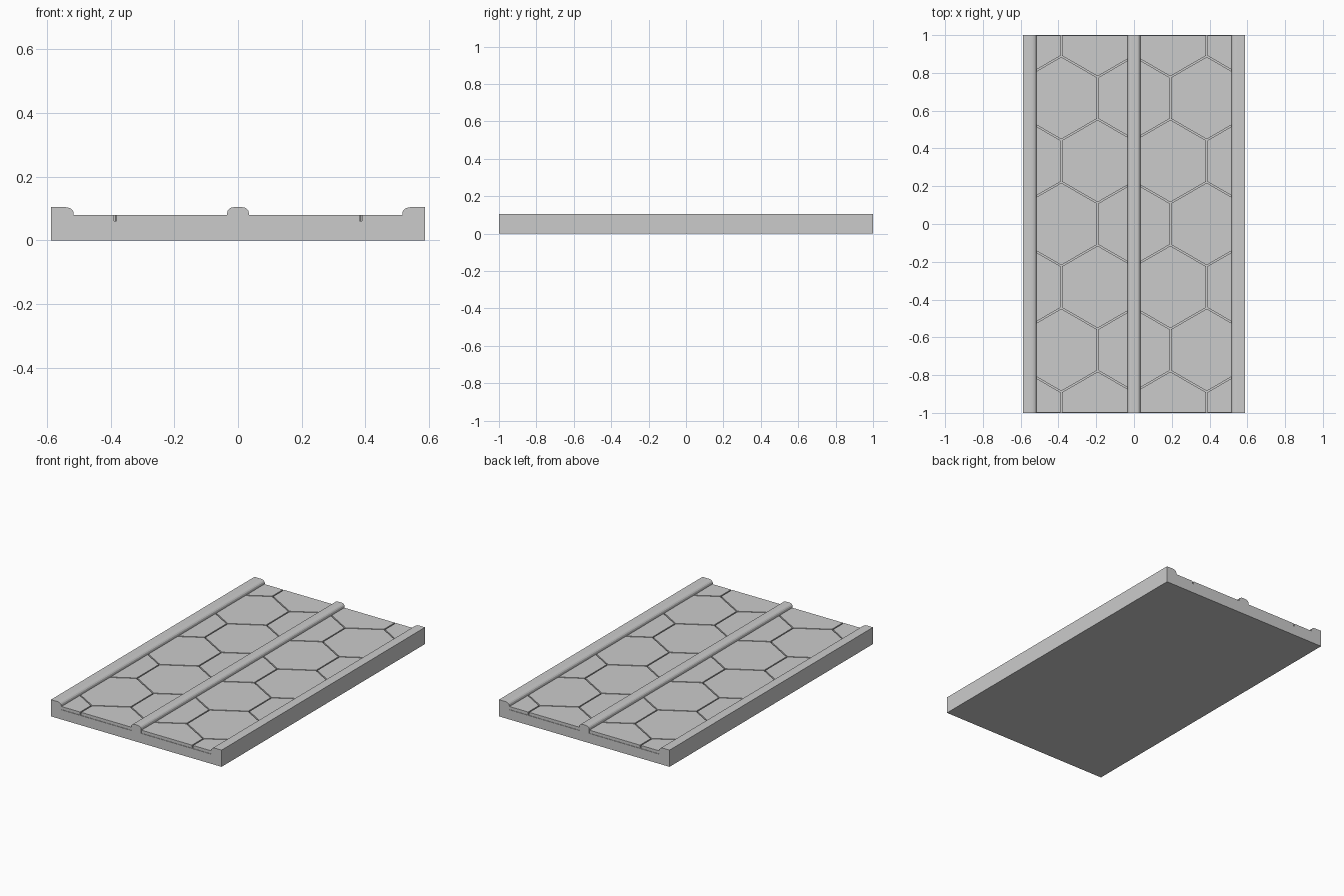
import bpy, bmesh, math
from mathutils import Vector

if "Cube" in bpy.data.objects:
    bpy.data.objects.remove(bpy.data.objects["Cube"])

HALF_X, HALF_Y = 0.587, 1.0
FLOOR, TILE_TOP, RAIL_TOP = 0.06, 0.079, 0.104
HEX_SIDE = 2 / 9
HEX_WIDTH = HEX_SIDE * math.sqrt(3)
GAP = 0.0075


def add_object(name, bm):
    bmesh.ops.recalc_face_normals(bm, faces=bm.faces)
    mesh = bpy.data.meshes.new(name)
    bm.to_mesh(mesh)
    bm.free()
    obj = bpy.data.objects.new(name, mesh)
    bpy.context.collection.objects.link(obj)
    return obj


def extrude_faces(bm, offset):
    res = bmesh.ops.extrude_face_region(bm, geom=bm.faces[:])
    verts = [g for g in res["geom"] if isinstance(g, bmesh.types.BMVert)]
    bmesh.ops.translate(bm, verts=verts, vec=offset)


def shoulder(x_wall, x_flat, steps=4):
    """Rounded rail shoulder, from the rail top down to the recessed floor."""
    z0 = 0.086
    pts = []
    for i in range(steps + 1):
        a = math.pi / 2 * (1 - i / steps)
        pts.append((x_flat + (x_wall - x_flat) * math.cos(a),
                    z0 + (RAIL_TOP - z0) * math.sin(a)))
    return pts + [(x_wall, FLOOR)]


# Base slab with the centre rail and both edge rails as one profile
right = (shoulder(0.034, 0.012) + shoulder(0.516, 0.543)[::-1]
         + [(HALF_X, RAIL_TOP), (HALF_X, 0)])
profile = right + [(-x, z) for x, z in reversed(right)]
bm = bmesh.new()
bm.faces.new([bm.verts.new((x, -HALF_Y, z)) for x, z in profile])
extrude_faces(bm, Vector((0, 2 * HALF_Y, 0)))
add_object("base_with_rails", bm)


# Hexagonal tiles, trimmed to the lane between two rails
def tile_lane(name, x_min, x_max):
    bm = bmesh.new()
    radius = HEX_SIDE - GAP / math.sqrt(3)
    for row in range(-3, 4):
        for col in range(-3, 4):
            cx = (col + 0.5 * (row % 2)) * HEX_WIDTH
            cy = row * 1.5 * HEX_SIDE
            corners = [math.radians(30 + 60 * k) for k in range(6)]
            bm.faces.new([bm.verts.new((cx + radius * math.cos(a),
                                        cy + radius * math.sin(a), FLOOR))
                          for a in corners])
    end = HALF_Y - 0.003
    for co, no in (((x_min, 0, 0), (-1, 0, 0)), ((x_max, 0, 0), (1, 0, 0)),
                   ((0, -end, 0), (0, -1, 0)), ((0, end, 0), (0, 1, 0))):
        bmesh.ops.bisect_plane(bm, geom=bm.verts[:] + bm.edges[:] + bm.faces[:],
                               plane_co=co, plane_no=no, clear_outer=True)
    extrude_faces(bm, Vector((0, 0, TILE_TOP - FLOOR)))
    add_object(name, bm)


tile_lane("right_hex_tiles", 0.03, 0.52)
tile_lane("left_hex_tiles", -0.52, -0.03)
